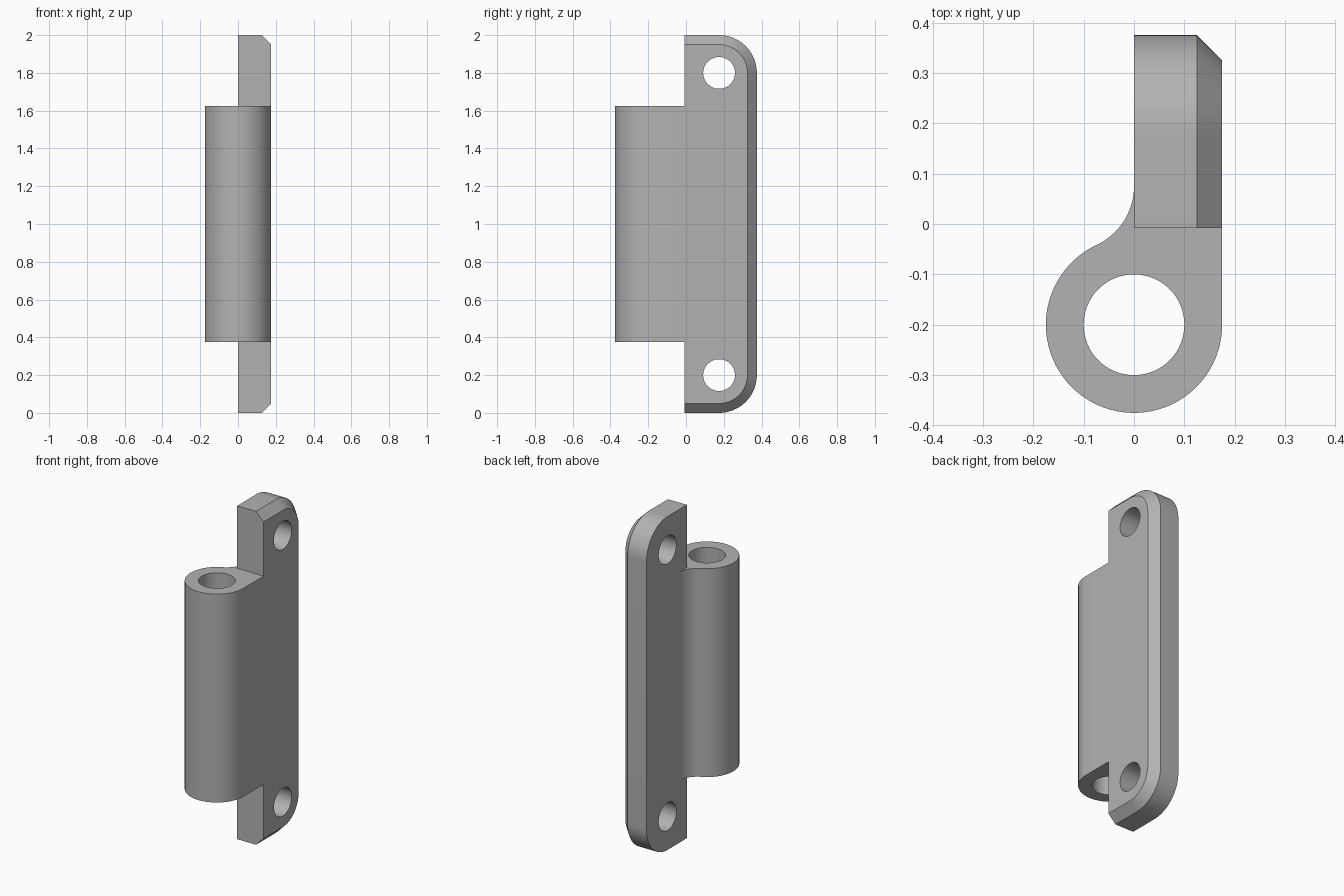
import bpy, bmesh
from math import sin, cos, pi, radians, atan2, hypot
from mathutils import Matrix

cube = bpy.data.objects.get("Cube")
if cube:
    bpy.data.objects.remove(cube, do_unlink=True)

metal = bpy.data.materials.new("plain_grey")
metal.use_nodes = True
GREY = (0.45, 0.45, 0.45, 1)
metal.diffuse_color = GREY
metal.node_tree.nodes["Principled BSDF"].inputs["Base Color"].default_value = GREY

HEIGHT, THICK, CHAMFER = 2.0, 0.175, 0.05
FRONT = -0.0075                  # front edge of the plate
CORNER_Y, CORNER_R = 0.175, 0.2  # rounded corners share centres with screw holes
BARREL_Y, BARREL_R, BORE_R = -0.2, 0.175, 0.1
BARREL_Z = (0.375, 1.625)
FILLET_Y = 0.075


def arc(cx, cy, r, start, end, n=24):
    return [(cx + r * cos(start + (end - start) * i / n),
             cy + r * sin(start + (end - start) * i / n)) for i in range(n + 1)]


def loft(name, sections):
    """Skin equal-length closed rings of 3D points and cap both ends."""
    bm = bmesh.new()
    rings = [[bm.verts.new(p) for p in s] for s in sections]
    for a, b in zip(rings, rings[1:]):
        for i in range(len(a)):
            j = (i + 1) % len(a)
            bm.faces.new((a[i], a[j], b[j], b[i]))
    bm.faces.new(rings[0])
    bm.faces.new(rings[-1])
    bmesh.ops.recalc_face_normals(bm, faces=bm.faces)
    mesh = bpy.data.meshes.new(name)
    bm.to_mesh(mesh)
    bm.free()
    mesh.materials.append(metal)
    obj = bpy.data.objects.new(name, mesh)
    bpy.context.collection.objects.link(obj)
    return obj


def cylinder(name, radius, length, matrix):
    bm = bmesh.new()
    bmesh.ops.create_cone(bm, cap_ends=True, segments=64, radius1=radius,
                          radius2=radius, depth=length, matrix=matrix)
    mesh = bpy.data.meshes.new(name)
    bm.to_mesh(mesh)
    bm.free()
    mesh.materials.append(metal)
    obj = bpy.data.objects.new(name, mesh)
    bpy.context.collection.objects.link(obj)
    obj.hide_render = True
    return obj


def combine(target, tool, operation):
    mod = target.modifiers.new("combine", 'BOOLEAN')
    mod.operation, mod.solver, mod.object = operation, 'EXACT', tool
    bpy.context.view_layer.objects.active = target
    bpy.ops.object.modifier_apply(modifier=mod.name)
    bpy.data.objects.remove(tool, do_unlink=True)


# Mounting plate: rounded back corners, chamfered on the outer side
def plate_ring(x, inset):
    r = CORNER_R - inset
    low = arc(CORNER_Y, CORNER_R, r, -pi / 2, 0)
    high = arc(CORNER_Y, HEIGHT - CORNER_R, r, 0, pi / 2)
    outline = [(FRONT, inset)] + low + high + [(FRONT, HEIGHT - inset)]
    return [(x, y, z) for y, z in outline]


plate = loft("hinge_leaf", [plate_ring(0, 0), plate_ring(THICK - CHAMFER, 0),
                            plate_ring(THICK, CHAMFER)])

# Barrel: round knuckle, tangent to the plate outside and filleted inside
rise = FILLET_Y - BARREL_Y
fillet_r = (rise ** 2 - BARREL_R ** 2) / (2 * BARREL_R)
touch = atan2(rise, -fillet_r)
profile = [(THICK, FRONT), (THICK / 2, FILLET_Y)]
profile += arc(-fillet_r, FILLET_Y, fillet_r, 0, touch - pi, 20)
profile += arc(0, BARREL_Y, BARREL_R, touch, 2 * pi, 56)[1:]
barrel = loft("barrel", [[(x, y, z) for x, y in profile] for z in BARREL_Z])
combine(plate, barrel, 'UNION')

# Pin bore and screw holes
bore = cylinder("bore_cutter", BORE_R, 3, Matrix.Translation((0, BARREL_Y, 1)))
combine(plate, bore, 'DIFFERENCE')
for z in (CORNER_R, HEIGHT - CORNER_R):
    place = Matrix.Translation((0, CORNER_Y, z)) @ Matrix.Rotation(pi / 2, 4, 'Y')
    combine(plate, cylinder("screw_cutter", 0.084, 1, place), 'DIFFERENCE')

# Smooth the round walls, keep the machined edges crisp
bpy.ops.object.select_all(action='DESELECT')
plate.select_set(True)
bpy.context.view_layer.objects.active = plate
bpy.ops.object.shade_smooth_by_angle(angle=radians(25))
